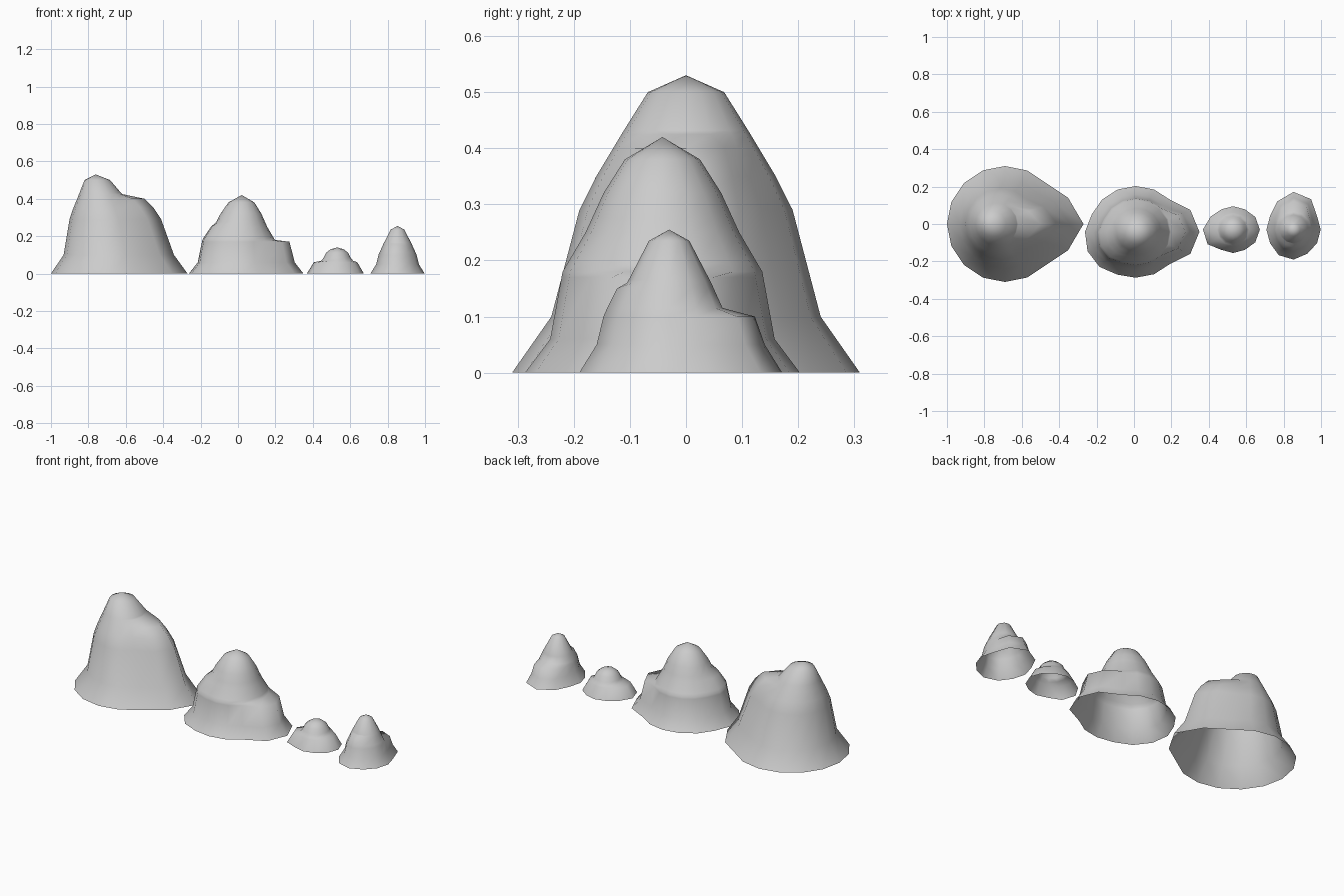
import bpy, bmesh
from math import cos, sin, pi, radians

cube = bpy.data.objects.get("Cube")
if cube:
    bpy.data.objects.remove(cube)

STONE = (0.6, 0.6, 0.6, 1)
stone = bpy.data.materials.new("grey stone")
stone.use_nodes = True
stone.diffuse_color = STONE
stone.node_tree.nodes["Principled BSDF"].inputs["Base Color"].default_value = STONE


def sample(profile, z):
    """Radius of a (height, radius) profile at height z."""
    for (za, ra), (zb, rb) in zip(profile, profile[1:]):
        if za <= z <= zb:
            return ra + (rb - ra) * (z - za) / (zb - za)
    return 0


def shoulder(lobe, angle, z):
    """Extra radius a buttress adds; it ends in a ledge at its top."""
    direction, width, extra, top = lobe
    away = abs((angle - radians(direction) + pi) % (2 * pi) - pi) / radians(width)
    amount = 1 if z < top * 0.9 else 0.9 if z <= top else 0
    return extra * amount * max(0, 1 - away * away)


def mound(name, centre, lean, stretch, sides, profile, lobes):
    height = profile[-1][0]
    # ring heights: body rings plus a pair at each ledge
    levels = {z for z, r in profile[:-1]}
    for lobe in lobes:
        levels |= {lobe[3], lobe[3] + height * 0.06}
    bm = bmesh.new()
    rings = []
    for z in sorted(levels):
        shift = lean * (z / height) ** 2
        ring = []
        for i in range(sides):
            a = 2 * pi * i / sides
            r = sample(profile, z)
            bulge = sum(shoulder(lobe, a, z) for lobe in lobes)
            x = cos(a) * (r * stretch + bulge) + shift
            y = sin(a) * (r + bulge)
            ring.append(bm.verts.new((centre[0] + x, centre[1] + y, z)))
        rings.append(ring)
    # skin the rings and close the summit; the underside stays open
    for low, high in zip(rings, rings[1:]):
        for i in range(sides):
            j = (i + 1) % sides
            bm.faces.new((low[i], low[j], high[j], high[i]))
    peak = bm.verts.new((centre[0] + lean, centre[1], height))
    for i in range(sides):
        bm.faces.new((rings[-1][i], rings[-1][(i + 1) % sides], peak))
    for face in bm.faces:
        face.smooth = True
    mesh = bpy.data.meshes.new(name)
    bm.to_mesh(mesh)
    bm.free()
    mesh.materials.append(stone)
    bpy.context.collection.objects.link(bpy.data.objects.new(name, mesh))


# lobes are (direction, half width, extra radius, ledge height)
mound("largest_rock", (-0.69, 0), -0.07, 1, 16,
      [(0, .31), (.1, .24), (.29, .19), (.35, .16), (.425, .115), (.5, .068), (.53, 0)],
      [(0, 32, .11, .4)])
mound("large_rock", (0.01, -0.042), 0.01, 1.04, 16,
      [(0, .245), (.06, .2), (.18, .178), (.25, .137), (.32, .105), (.38, .067), (.42, 0)],
      [(0, 42, .085, .17), (205, 45, .025, .25)])
mound("smallest_rock", (0.53, -0.03), 0, 1, 12,
      [(0, .125), (.06, .092), (.085, .072), (.11, .06), (.13, .035), (.14, 0)],
      [(190, 50, .038, .06), (0, 50, .018, .06)])
mound("small_rock", (0.853, -0.03), 0, 1, 12,
      [(0, .145), (.05, .114), (.1, .102), (.16, .075), (.235, .036), (.255, 0)],
      [(85, 50, .057, .1), (260, 45, .016, .15)])
